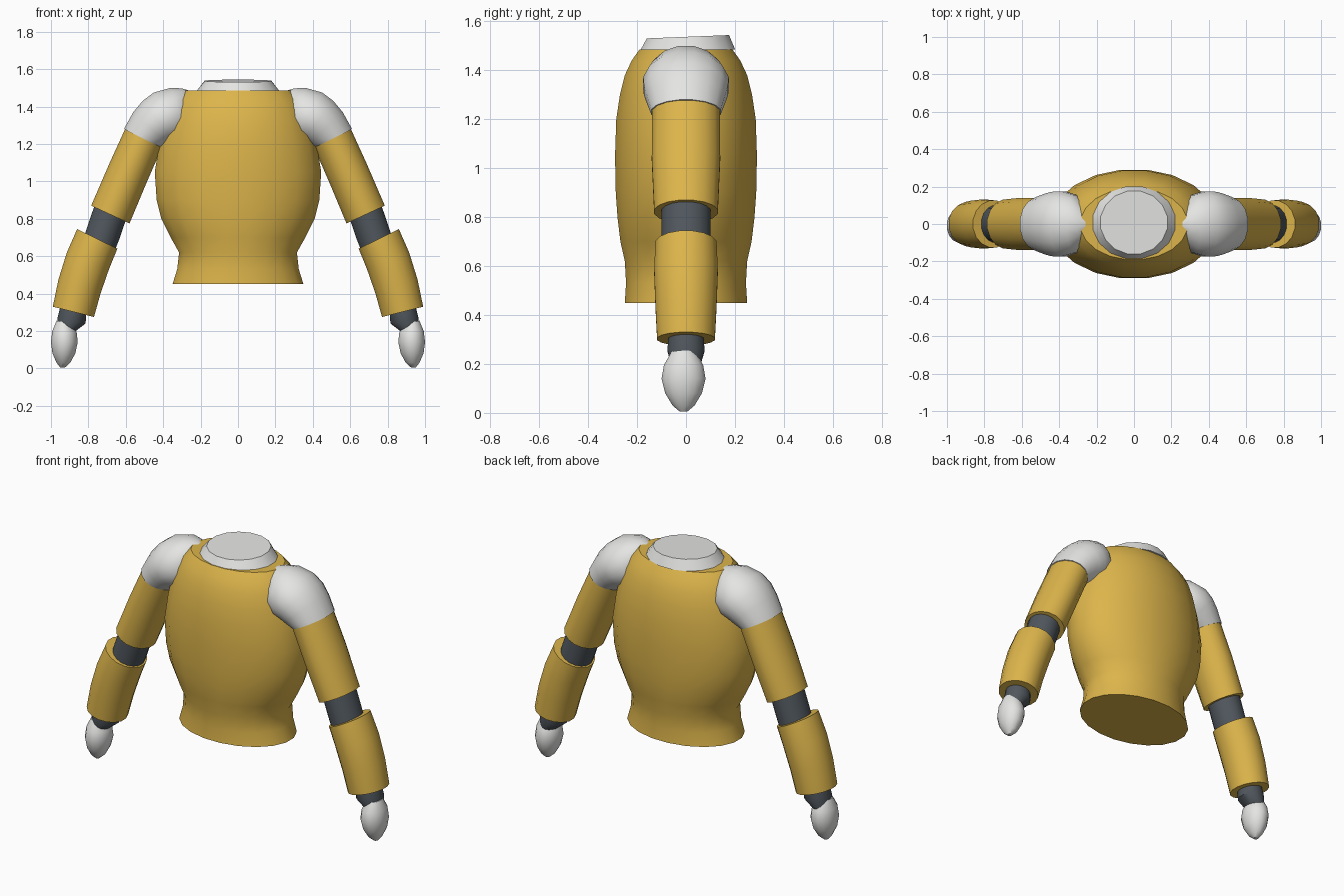
import bpy, bmesh, math
from mathutils import Vector

cube = bpy.data.objects.get("Cube")
if cube:
    bpy.data.objects.remove(cube)


def material(name, rgb):
    m = bpy.data.materials.new(name)
    m.use_nodes = True
    m.diffuse_color = (*rgb, 1)
    for n in m.node_tree.nodes:
        if n.type == "BSDF_PRINCIPLED":
            n.inputs["Base Color"].default_value = (*rgb, 1)
    return m


YELLOW = material("warm yellow", (0.72, 0.46, 0.07))
WHITE = material("pale grey", (0.78, 0.78, 0.77))
DARK = material("dark slate", (0.08, 0.095, 0.11))


def loft(name, mat, rings, sides=16, side=1, y=0.0):
    """Skin elliptical rings; each ring is (outer x, outer z, inner x, inner z, half depth)."""
    bm = bmesh.new()
    grow = 1 / math.cos(math.pi / sides)
    loops = []
    for ox, oz, ix, iz, depth in rings:
        outer, inner = Vector((ox * side, y, oz)), Vector((ix * side, y, iz))
        mid, half = (outer + inner) / 2, (outer - inner) / 2
        loop = []
        for k in range(sides):
            a = math.tau * (k + 0.5) / sides
            p = mid + grow * (half * math.cos(a) + Vector((0, depth * math.sin(a), 0)))
            loop.append(bm.verts.new(p))
        loops.append(loop)
    for lo, hi in zip(loops, loops[1:]):
        for k in range(sides):
            j = (k + 1) % sides
            bm.faces.new((lo[k], lo[j], hi[j], hi[k]))
    bm.faces.new(loops[0])
    bm.faces.new(loops[-1])
    bmesh.ops.recalc_face_normals(bm, faces=bm.faces)
    mesh = bpy.data.meshes.new(name)
    bm.to_mesh(mesh)
    bm.free()
    mesh.materials.append(mat)
    ob = bpy.data.objects.new(name, mesh)
    bpy.context.collection.objects.link(ob)
    bpy.ops.object.select_all(action="DESELECT")
    ob.select_set(True)
    bpy.context.view_layer.objects.active = ob
    bpy.ops.object.shade_smooth_by_angle(angle=math.radians(40))
    return ob


# Torso: flared waist, barrel chest (height, half width, half depth)
torso = [(0.45, 0.35, 0.25), (0.53, 0.325, 0.245), (0.62, 0.315, 0.25),
         (0.7, 0.36, 0.268), (0.8, 0.41, 0.28), (0.9, 0.435, 0.287),
         (1.05, 0.445, 0.29), (1.2, 0.42, 0.285), (1.3, 0.395, 0.27),
         (1.38, 0.365, 0.25), (1.44, 0.33, 0.222), (1.485, 0.285, 0.19)]
loft("torso", YELLOW, [(w, z, -w, z, d) for z, w, d in torso], sides=20)

# Neck collar: shallow tapered disc, higher at the back
collar = loft("neck_collar", WHITE, [(0.22, 1.485, -0.22, 1.485, 0.193),
                                     (0.178, 1.537, -0.178, 1.537, 0.168)], y=0.008)
for v in collar.data.vertices:
    if v.co.z > 1.5:
        v.co.z += 0.04 * v.co.y

# Arm parts, each given from the upper end down
shoulder = [(0.26, 1.485, 0.24, 1.36, 0.06), (0.30, 1.497, 0.25, 1.28, 0.115),
            (0.36, 1.5, 0.27, 1.24, 0.155), (0.45, 1.475, 0.31, 1.22, 0.175),
            (0.51, 1.43, 0.345, 1.21, 0.172), (0.56, 1.37, 0.37, 1.195, 0.16),
            (0.61, 1.28, 0.41, 1.18, 0.142)]
upper_arm = [(0.59, 1.31, 0.39, 1.22, 0.138), (0.69, 1.09, 0.49, 0.99, 0.14),
             (0.785, 0.87, 0.58, 0.775, 0.13)]
elbow = [(0.75, 0.92, 0.58, 0.85, 0.1), (0.805, 0.76, 0.635, 0.69, 0.1),
         (0.84, 0.65, 0.67, 0.6, 0.1)]
forearm = [(0.86, 0.745, 0.645, 0.64, 0.125), (0.915, 0.62, 0.69, 0.53, 0.13),
           (0.96, 0.475, 0.735, 0.4, 0.125), (0.99, 0.33, 0.77, 0.275, 0.118)]
wrist = [(0.945, 0.35, 0.81, 0.31, 0.07), (0.965, 0.27, 0.815, 0.24, 0.076),
         (0.965, 0.21, 0.88, 0.19, 0.06)]
hand = [(0.97, 0.255, 0.885, 0.24, 0.05), (0.993, 0.2, 0.862, 0.19, 0.08),
        (1.0, 0.14, 0.857, 0.14, 0.09), (0.992, 0.08, 0.87, 0.08, 0.075),
        (0.97, 0.03, 0.897, 0.03, 0.045), (0.95, 0.005, 0.925, 0.005, 0.015)]

for label, s in (("left", 1), ("right", -1)):
    loft(label + "_shoulder_pad", WHITE, shoulder, side=s)
    loft(label + "_upper_arm", YELLOW, upper_arm, side=s)
    loft(label + "_elbow", DARK, elbow, side=s)
    loft(label + "_forearm", YELLOW, forearm, side=s)
    loft(label + "_wrist", DARK, wrist, side=s)
    loft(label + "_hand", WHITE, hand, side=s, y=-0.01)
